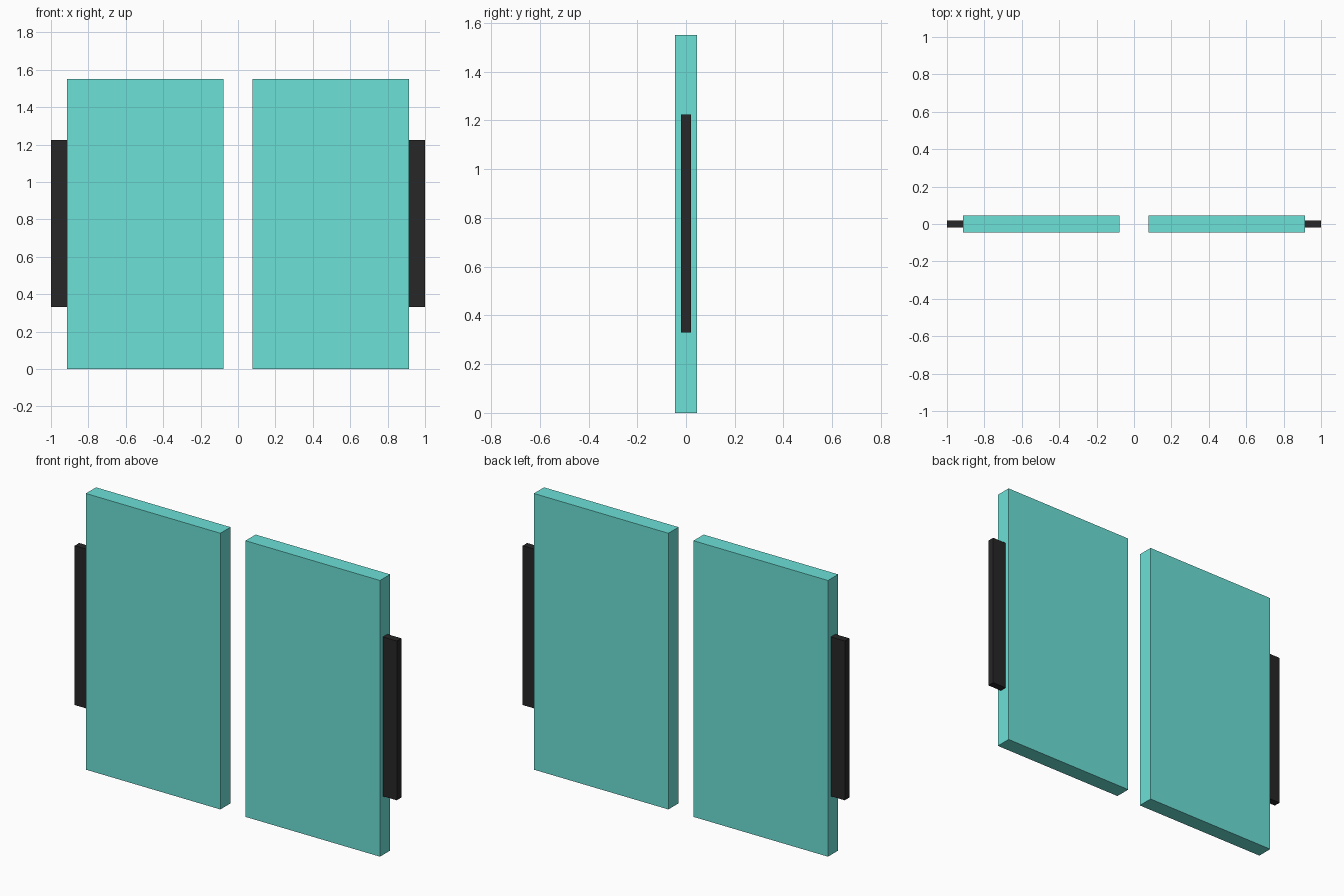
import bpy

if "Cube" in bpy.data.objects:
    bpy.data.objects.remove(bpy.data.objects["Cube"])


def material(name, color):
    mat = bpy.data.materials.new(name)
    mat.diffuse_color = color
    mat.use_nodes = True
    mat.node_tree.nodes["Principled BSDF"].inputs["Base Color"].default_value = mat.diffuse_color
    return mat


def box(name, x, y, z, mat):
    """Box spanning the given (min, max) ranges."""
    spans = (x, y, z)
    bpy.ops.mesh.primitive_cube_add(size=1, location=[(a + b) / 2 for a, b in spans])
    obj = bpy.context.object
    obj.name = name
    obj.scale = [b - a for a, b in spans]
    bpy.ops.object.transform_apply(location=False, rotation=False, scale=True)
    obj.data.materials.append(mat)
    return obj


glass = material("tinted_glass", (0.15, 0.75, 0.68, 0.8))
dark = material("dark_metal", (0.02, 0.02, 0.02, 1.0))

# Mirrored pair: tinted panel with a slim bar on its outer edge
for side, s in (("left", -1), ("right", 1)):
    box(f"{side}_panel", sorted((s * 0.078, s * 0.913)), (-0.045, 0.045), (0, 1.55), glass)
    box(f"{side}_edge_bar", sorted((s * 0.913, s * 1.0)), (-0.02, 0.02), (0.33, 1.224), dark)
